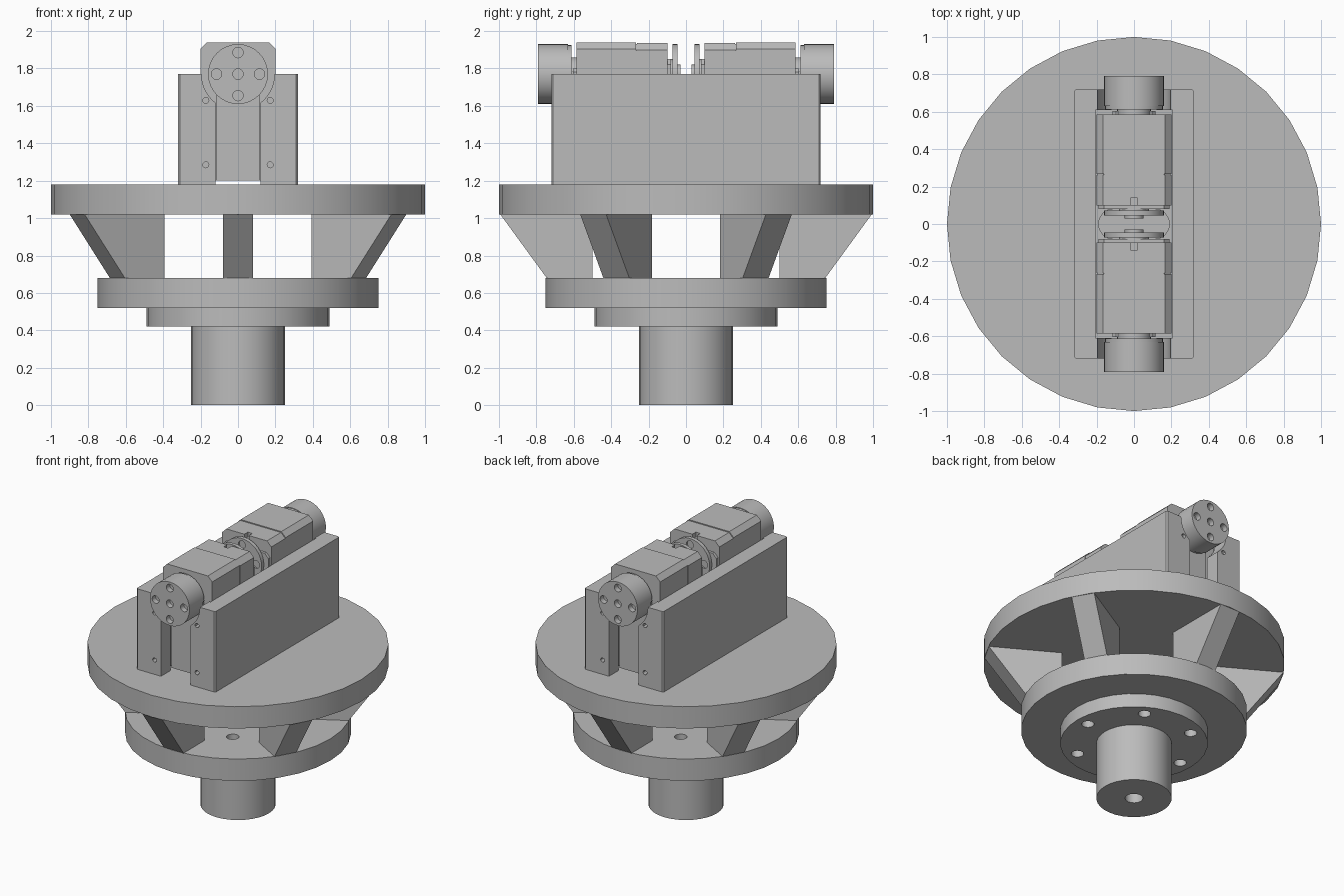
import bpy, bmesh, math
from mathutils import Matrix, Vector

old = bpy.data.objects.get("Cube")
if old:
    bpy.data.objects.remove(old, do_unlink=True)

grey = bpy.data.materials.new("plain grey")
grey.use_nodes = True
GREY = (0.5, 0.5, 0.5, 1)
grey.diffuse_color = GREY
grey.node_tree.nodes["Principled BSDF"].inputs["Base Color"].default_value = GREY


def finish(name, bm):
    bmesh.ops.recalc_face_normals(bm, faces=bm.faces)
    mesh = bpy.data.meshes.new(name)
    bm.to_mesh(mesh)
    bm.free()
    mesh.materials.append(grey)
    ob = bpy.data.objects.new(name, mesh)
    bpy.context.collection.objects.link(ob)
    return ob


def activate(ob):
    bpy.ops.object.select_all(action='DESELECT')
    ob.select_set(True)
    bpy.context.view_layer.objects.active = ob


def smooth(ob):
    activate(ob)
    bpy.ops.object.shade_smooth_by_angle(angle=math.radians(30))


def prism(bm, points, depth, place):
    """Extrude a 2D outline along its local z, then place it."""
    verts = [bm.verts.new((x, y, 0)) for x, y in points]
    face = bm.faces.new(verts)
    ext = bmesh.ops.extrude_face_region(bm, geom=[face])["geom"]
    top = [v for v in ext if isinstance(v, bmesh.types.BMVert)]
    bmesh.ops.translate(bm, verts=top, vec=(0, 0, depth))
    bmesh.ops.transform(bm, matrix=place, verts=verts + top)


def disc(bm, r, a, b, axis='Z', at=(0, 0), sides=32):
    """Cylinder from a to b along an axis; at is (x, y) or (x, z)."""
    pts = [(r * math.cos(math.tau * i / sides), r * math.sin(math.tau * i / sides))
           for i in range(sides)]
    if axis == 'Z':
        place = Matrix.Translation((at[0], at[1], a))
        prism(bm, pts, b - a, place)
    else:
        place = Matrix.Translation((at[0], b, at[1])) @ Matrix.Rotation(math.pi / 2, 4, 'X')
        prism(bm, pts, b - a, place)


def box(bm, x0, x1, y0, y1, z0, z1):
    prism(bm, [(x0, y0), (x1, y0), (x1, y1), (x0, y1)], z1 - z0, Matrix.Translation((0, 0, z0)))


def cut(ob, bm):
    tool = finish("cutter", bm)
    tool.hide_render = True
    mod = ob.modifiers.new("cut", 'BOOLEAN')
    mod.operation = 'DIFFERENCE'
    mod.solver = 'EXACT'
    mod.object = tool
    activate(ob)
    bpy.ops.object.modifier_apply(modifier=mod.name)
    bpy.data.objects.remove(tool, do_unlink=True)


def solid_disc(name, r, a, b, holes=None, **kw):
    bm = bmesh.new()
    disc(bm, r, a, b, **kw)
    ob = finish(name, bm)
    if holes:
        cutter = bmesh.new()
        holes(cutter)
        cut(ob, cutter)
    smooth(ob)
    return ob


def bolt_circle(bm):
    for i in range(6):
        t = math.tau * i / 6
        disc(bm, 0.042, 0.3, 0.8, at=(0.4 * math.cos(t), 0.4 * math.sin(t)), sides=16)


def cable_slot(bm):
    pts = []
    for side in (1, -1):
        for i in range(9):
            t = -math.pi / 2 + math.pi * i / 8
            pts.append((side * (0.11 + 0.08 * math.cos(t)), side * 0.08 * math.sin(t)))
    prism(bm, pts, 0.4, Matrix.Translation((0, 0, 0.9)))


# Turned base: shaft, bolt flange, two plates
solid_disc("shaft", 0.25, 0, 0.42, lambda bm: disc(bm, 0.06, -0.1, 0.3, sides=16))
solid_disc("flange", 0.49, 0.42, 0.52, bolt_circle)
solid_disc("lower_plate", 0.75, 0.52, 0.68, bolt_circle)
solid_disc("upper_plate", 1.0, 1.02, 1.18, cable_slot)

# Six slanted ribs between the plates
for i in range(6):
    bm = bmesh.new()
    outline = [(0.5, 0.67), (0.74, 0.67), (0.745, 0.68), (0.993, 1.02), (0.993, 1.03), (0.5, 1.03)]
    place = (Matrix.Rotation(math.radians(30 + 60 * i), 4, 'Z')
             @ Matrix.Translation((0, 0.08, 0)) @ Matrix.Rotation(math.pi / 2, 4, 'X'))
    prism(bm, outline, 0.16, place)
    finish(f"rib_{i + 1}", bm)

# Side walls with end lips, horn clearance and screw holes
for side, label in ((1, "left"), (-1, "right")):
    bm = bmesh.new()
    wall = [(0.12, -0.72), (0.31, -0.72), (0.32, -0.71), (0.32, 0.71), (0.31, 0.72),
            (0.12, 0.72), (0.12, 0.61), (0.205, 0.61), (0.205, -0.61), (0.12, -0.61)]
    prism(bm, [(side * x, y) for x, y in wall], 0.59, Matrix.Translation((0, 0, 1.18)))
    ob = finish(f"{label}_wall", bm)
    bm = bmesh.new()
    disc(bm, 0.195, -0.9, 0.9, axis='Y', at=(0, 1.77), sides=48)
    for z in (1.285, 1.63):
        for a in (-0.75, 0.67):
            disc(bm, 0.016, a, a + 0.08, axis='Y', at=(side * 0.172, z), sides=12)
    cut(ob, bm)
    smooth(ob)


def horn_holes(a, b):
    def build(bm):
        spots = [(0, 0), (0.115, 0), (-0.115, 0), (0, 0.115), (0, -0.115)]
        for x, z in spots:
            disc(bm, 0.028, a, b, axis='Y', at=(x, 1.77 + z), sides=16)
    return build


# Two motors, mirrored front and back
for s, label in ((-1, "front"), (1, "back")):
    def span(a, b):
        return sorted((s * a, s * b))

    def chamfered(name, w, top, c, a, b, low=1.2):
        bm = bmesh.new()
        pts = [(-w, low), (w, low), (w, top - c), (w - c, top), (c - w, top), (-w, top - c)]
        lo, hi = span(a, b)
        place = Matrix.Translation((0, hi, 0)) @ Matrix.Rotation(math.pi / 2, 4, 'X')
        prism(bm, pts, hi - lo, place)
        return finish(f"{label}_{name}", bm)

    def ring(name, r, a, b, holes=None):
        lo, hi = span(a, b)
        solid_disc(f"{label}_{name}", r, lo, hi, holes, axis='Y', at=(0, 1.77))

    rear = chamfered("motor_rear_case", 0.2, 1.935, 0.035, 0.1, 0.262)
    # Small cable notch on the top of the rear case
    bm = bmesh.new()
    lo, hi = span(0.08, 0.14)
    box(bm, -0.018, 0.018, lo, hi, 1.9, 2.0)
    cut(rear, bm)
    chamfered("motor_main_case", 0.2, 1.94, 0.035, 0.266, 0.585)
    chamfered("motor_case_seam", 0.196, 1.932, 0.035, 0.26, 0.27)
    chamfered("motor_rear_cover", 0.19, 1.85, 0.03, 0.08, 0.1)
    chamfered("motor_front_cover", 0.115, 1.8, 0.02, 0.585, 0.605)

    # Output horn and its boss
    ring("horn_boss", 0.09, 0.58, 0.64)
    ring("horn_collar", 0.155, 0.612, 0.63)
    ring("horn", 0.16, 0.63, 0.79, horn_holes(*span(0.75, 0.85)))
    # Idler horn on the rear
    ring("idler_boss", 0.08, 0.06, 0.09)
    ring("idler_horn", 0.16, 0.045, 0.072, horn_holes(*span(0.0, 0.055)))
    ring("idler_cap", 0.05, 0.03, 0.06)
